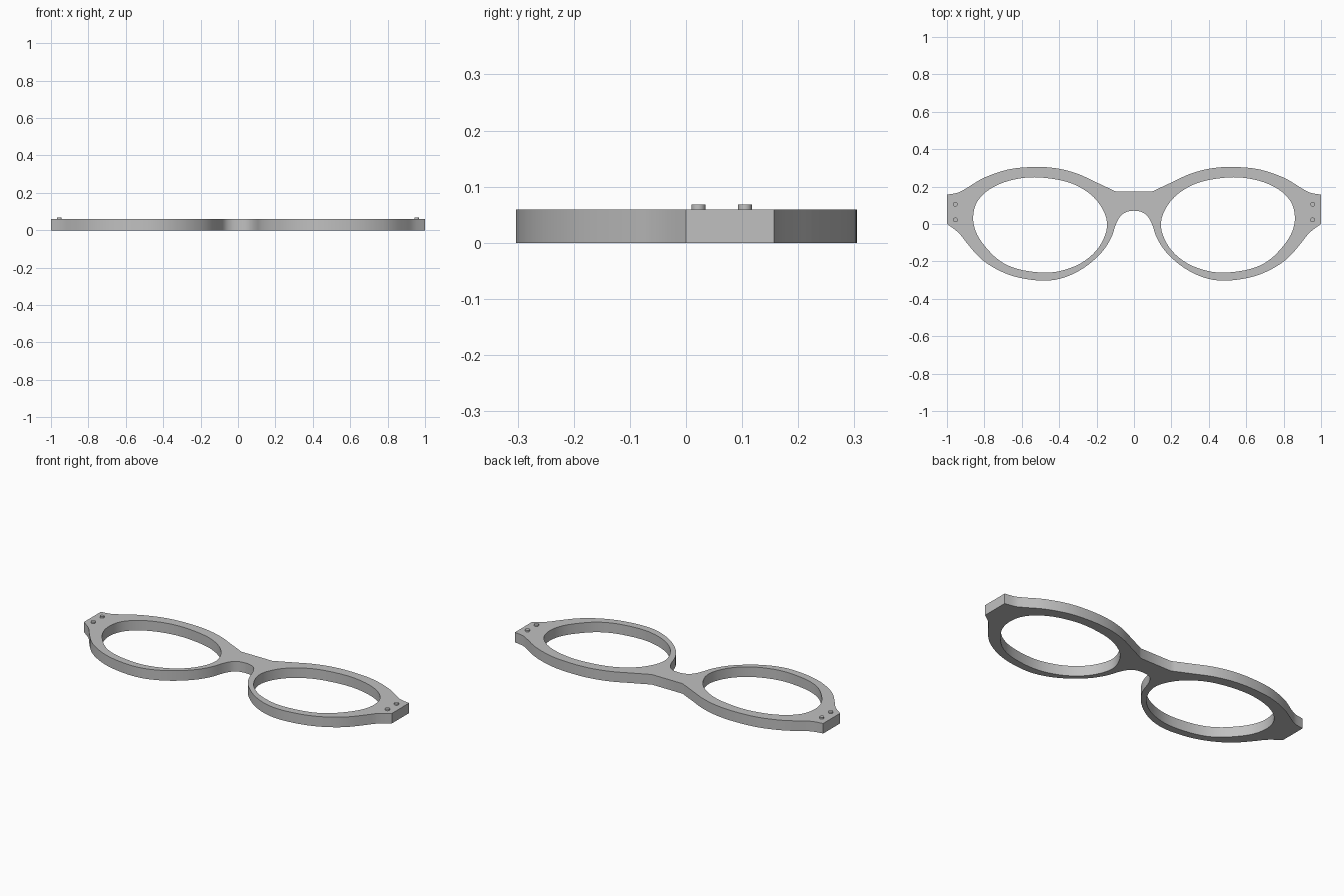
import bpy, bmesh
from mathutils import Vector

cube = bpy.data.objects.get("Cube")
if cube:
    bpy.data.objects.remove(cube)

THICK = 0.059
RIVET_TOP = 0.068

grey = bpy.data.materials.new("frame grey")
grey.use_nodes = True
colour = (0.53, 0.53, 0.53, 1)
grey.diffuse_color = colour
grey.node_tree.nodes["Principled BSDF"].inputs["Base Color"].default_value = colour


def smooth_path(points, steps=4, closed=False):
    """Catmull-Rom curve through the points."""
    pts = [Vector(p) for p in points]
    n = len(pts)
    get = (lambda i: pts[i % n]) if closed else (lambda i: pts[max(0, min(n - 1, i))])
    out = []
    for i in range(n if closed else n - 1):
        a, b, c, d = (get(i + k) for k in (-1, 0, 1, 2))
        for s in range(steps):
            t = s / steps
            out.append(0.5 * (2 * b + (c - a) * t + (2 * a - 5 * b + 4 * c - d) * t * t
                              + (3 * b - a - 3 * c + d) * t ** 3))
    return out if closed else out + [pts[-1]]


def mirrored(path):
    return [Vector((-p.x, p.y)) for p in reversed(path)]


def finish(obj):
    obj.data.materials.clear()
    obj.data.materials.append(grey)
    bpy.ops.object.select_all(action='DESELECT')
    obj.select_set(True)
    bpy.context.view_layer.objects.active = obj
    bpy.ops.object.shade_smooth_by_angle()


# Half outline: brow from bridge to hinge, then lower rim back to the nose arch
brow = [(.1, .175), (.2, .222), (.3, .268), (.41, .297), (.53, .305), (.67, .292),
        (.8, .248), (.89, .195), (.94, .168), (1, .157)]
rim = [(1, 0), (.94, -.045), (.895, -.1), (.84, -.165), (.78, -.215), (.69, -.263),
       (.59, -.292), (.47, -.303), (.37, -.285), (.27, -.236), (.18, -.16),
       (.125, -.08), (.096, 0), (.07, .045), (.036, .066), (0, .071)]
half = smooth_path(brow) + smooth_path(rim)
outline = half + mirrored(half)[1:]

# Lens opening
lens = smooth_path([(.53, .25), (.665, .232), (.77, .187), (.838, .12), (.86, .04),
                    (.846, -.04), (.8, -.115), (.72, -.195), (.62, -.241), (.48, -.26),
                    (.37, -.245), (.265, -.198), (.185, -.12), (.144, -.015),
                    (.168, .08), (.24, .165), (.36, .226)], closed=True)

# Flat frame front, filled between outline and both openings
curve = bpy.data.curves.new("frame_profile", 'CURVE')
curve.dimensions = '2D'
curve.fill_mode = 'BOTH'
curve.extrude = THICK / 2
for path in (outline, lens, mirrored(lens)):
    spline = curve.splines.new('POLY')
    spline.points.add(len(path) - 1)
    for point, p in zip(spline.points, path):
        point.co = (p.x, p.y, 0, 1)
    spline.use_cyclic_u = True
helper = bpy.data.objects.new("frame_profile", curve)
bpy.context.collection.objects.link(helper)
bpy.context.view_layer.update()
mesh = bpy.data.meshes.new_from_object(
    helper.evaluated_get(bpy.context.evaluated_depsgraph_get()))
bpy.data.objects.remove(helper)

bm = bmesh.new()
bm.from_mesh(mesh)
bmesh.ops.remove_doubles(bm, verts=bm.verts, dist=0.0002)
bmesh.ops.translate(bm, verts=bm.verts, vec=(0, 0, THICK / 2))
bmesh.ops.recalc_face_normals(bm, faces=bm.faces)
bm.to_mesh(mesh)
bm.free()
frame = bpy.data.objects.new("frame_front", mesh)
bpy.context.collection.objects.link(frame)
finish(frame)

# Hinge rivets, two at each end, passing through the frame
for side, sign in (("left", 1), ("right", -1)):
    for place, y in (("upper", .105), ("lower", .022)):
        bpy.ops.mesh.primitive_cylinder_add(vertices=24, radius=.0125, depth=RIVET_TOP,
                                            location=(sign * .955, y, RIVET_TOP / 2))
        rivet = bpy.context.object
        rivet.name = f"{side}_{place}_rivet"
        finish(rivet)
